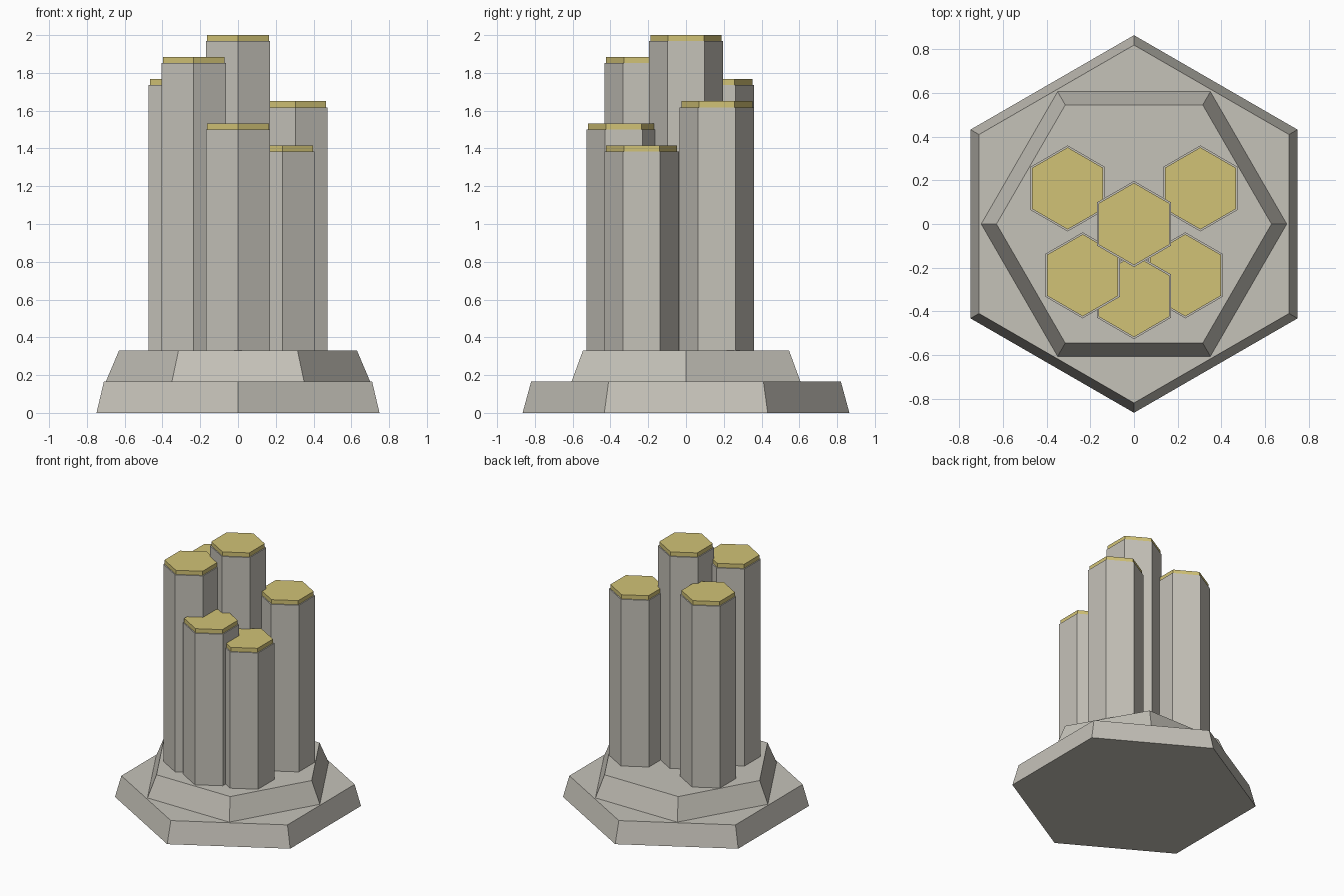
import bpy
import math

cube = bpy.data.objects.get("Cube")
if cube:
    bpy.data.objects.remove(cube, do_unlink=True)


def make_material(name, rgb):
    mat = bpy.data.materials.new(name)
    mat.use_nodes = True
    color = (*rgb, 1.0)
    mat.diffuse_color = color
    mat.node_tree.nodes["Principled BSDF"].inputs["Base Color"].default_value = color
    return mat


STONE = make_material("pale stone", (0.56, 0.54, 0.485))
GOLD = make_material("dull gold", (0.64, 0.54, 0.18))


def hex_prism(name, x, y, bottom, top, r_bottom, r_top, mat, point_on_y=True):
    """Six-sided flat-shaded frustum, with a corner on the y or the x axis."""
    bpy.ops.mesh.primitive_cone_add(
        vertices=6, radius1=r_bottom, radius2=r_top, depth=top - bottom,
        location=(x, y, (bottom + top) / 2))
    obj = bpy.context.object
    obj.name = name
    if not point_on_y:
        obj.rotation_euler.z = math.radians(30)
    obj.data.materials.append(mat)
    return obj


# Stepped plinth: two tapered slabs turned against each other
BASE_TOP, STEP_TOP = 0.165, 0.33
hex_prism("lower_base", 0, 0, 0, BASE_TOP, 0.865, 0.82, STONE)
hex_prism("upper_base", 0, 0, BASE_TOP, STEP_TOP, 0.70, 0.63, STONE, False)

# Cluster of columns, each with a thin, slightly narrower cap
COLUMN_R, CAP_R, CAP_H = 0.197, 0.188, 0.032
columns = {
    "center": (0, 0, 2.0),
    "front": (0, -0.33, 1.533),
    "front_left": (0.235, -0.235, 1.415),
    "front_right": (-0.235, -0.235, 1.885),
    "back_left": (0.304, 0.163, 1.65),
    "back_right": (-0.304, 0.163, 1.767),
}
for name, (x, y, top) in columns.items():
    hex_prism(name + "_column", x, y, STEP_TOP, top - CAP_H, COLUMN_R, COLUMN_R, STONE)
    hex_prism(name + "_cap", x, y, top - CAP_H, top, CAP_R, CAP_R, GOLD)
